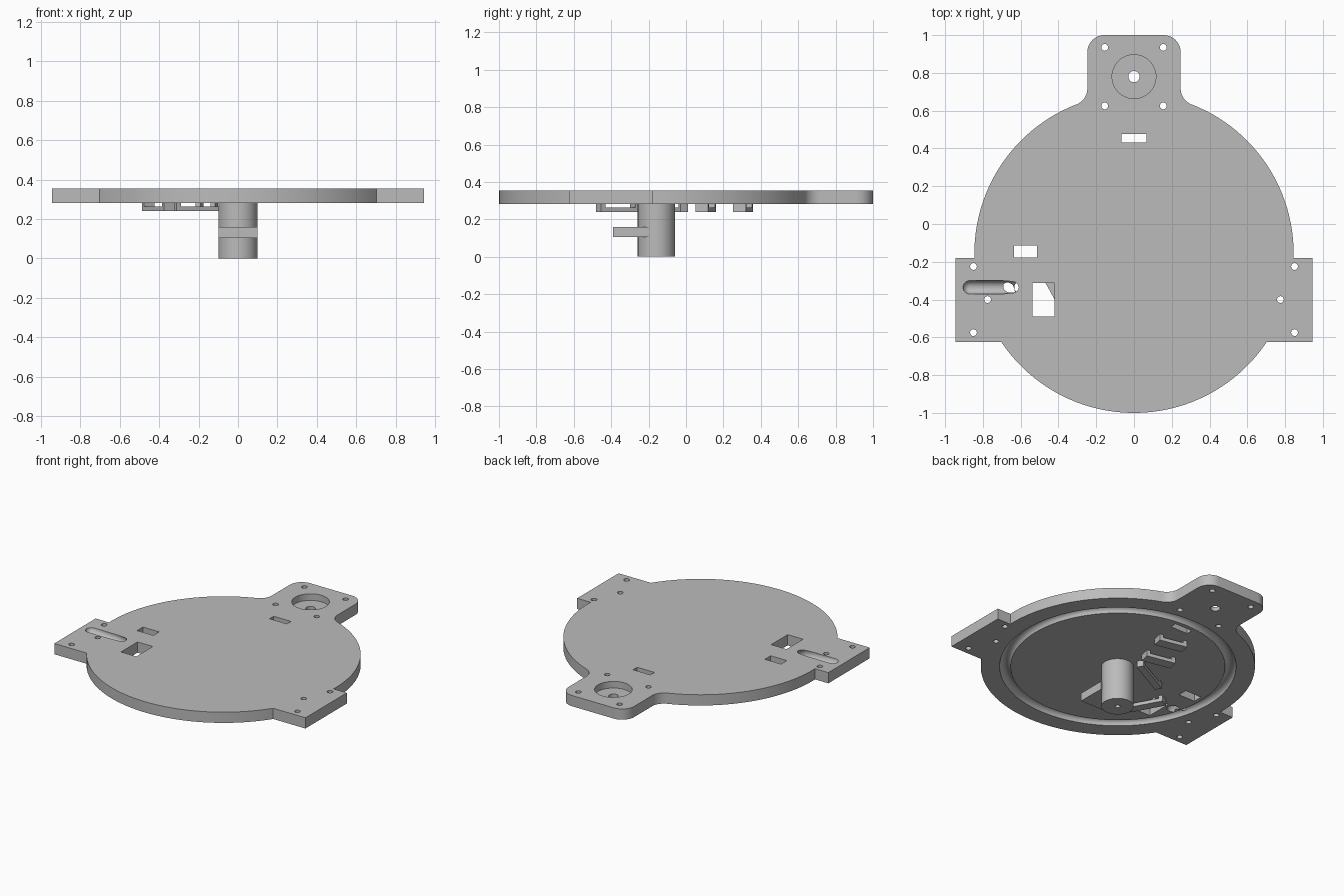
import bpy, bmesh
from math import sin, cos, pi, atan2, sqrt, radians
from mathutils import Vector, Matrix

cube = bpy.data.objects.get("Cube")
if cube:
    bpy.data.objects.remove(cube, do_unlink=True)

TOP, BOTTOM = 0.355, 0.282      # faces of the base plate
CY, RADIUS = -0.155, 0.845      # disc centre and radius

grey = bpy.data.materials.new("plain grey")
grey.use_nodes = True
grey.diffuse_color = (0.5, 0.5, 0.5, 1)
grey.node_tree.nodes["Principled BSDF"].inputs["Base Color"].default_value = (0.5, 0.5, 0.5, 1)


def make(name, bm):
    bmesh.ops.recalc_face_normals(bm, faces=bm.faces)
    mesh = bpy.data.meshes.new(name)
    bm.to_mesh(mesh)
    bm.free()
    mesh.materials.append(grey)
    obj = bpy.data.objects.new(name, mesh)
    bpy.context.collection.objects.link(obj)
    return obj


def activate(obj):
    bpy.ops.object.select_all(action='DESELECT')
    obj.select_set(True)
    bpy.context.view_layer.objects.active = obj


def prism(name, points, direction):
    """Extrude a closed 3D outline along a direction."""
    bm = bmesh.new()
    face = bm.faces.new([bm.verts.new(p) for p in points])
    new = bmesh.ops.extrude_face_region(bm, geom=[face])["geom"]
    bmesh.ops.translate(bm, vec=direction, verts=[v for v in new if isinstance(v, bmesh.types.BMVert)])
    return make(name, bm)


def box(name, x0, x1, y0, y1, z0, z1):
    return prism(name, [(x0, y0, z0), (x1, y0, z0), (x1, y1, z0), (x0, y1, z0)], (0, 0, z1 - z0))


def cylinder(name, x, y, r, z0, z1, n=32):
    return prism(name, [(x + r * cos(2 * pi * i / n), y + r * sin(2 * pi * i / n), z0)
                        for i in range(n)], (0, 0, z1 - z0))


def boolean(obj, other, operation='DIFFERENCE'):
    activate(obj)
    mod = obj.modifiers.new("cut", 'BOOLEAN')
    mod.operation, mod.solver, mod.object = operation, 'EXACT', other
    bpy.ops.object.modifier_apply(modifier=mod.name)
    bpy.data.objects.remove(other, do_unlink=True)


def arc(cx, cy, r, a0, a1, n):
    return [(cx + r * cos(a0 + (a1 - a0) * i / n), cy + r * sin(a0 + (a1 - a0) * i / n))
            for i in range(n + 1)]


# Base plate outline, right half, then mirrored
half_w, fillet = 0.247, 0.09
tab_x, tab_low, tab_high = 0.945, -0.625, -0.18
fx = half_w + fillet
fy = CY + sqrt((RADIUS + fillet) ** 2 - fx ** 2)
join = atan2(fy - CY, fx)
low = atan2(tab_low - CY, sqrt(RADIUS ** 2 - (tab_low - CY) ** 2))
high = atan2(tab_high - CY, RADIUS)
side = arc(0, CY, RADIUS, -pi / 2, low, 32)
side += [(tab_x, tab_low), (tab_x, tab_high)]
side += arc(0, CY, RADIUS, high, join, 40)
side += arc(fx, fy, fillet, join + pi, pi, 8)[1:]
side += arc(half_w - 0.09, 0.91, 0.09, 0, pi / 2, 10)
outline = side + [(-x, y) for x, y in reversed(side[1:])]
plate = prism("base_plate", [(x, y, BOTTOM) for x, y in outline], (0, 0, TOP - BOTTOM))

# Screw holes
for x, y in [(0.155, 0.935), (0.155, 0.625), (0.85, -0.225), (0.775, -0.4), (0.85, -0.575)]:
    for s in (1, -1):
        boolean(plate, cylinder("cutter", s * x, y, 0.018, 0.2, 0.4, 20))

# Counterbored pivot hole on the back tab
boolean(plate, cylinder("cutter", 0, 0.78, 0.116, 0.31, 0.4, 48))
boolean(plate, cylinder("cutter", 0, 0.78, 0.03, 0.2, 0.4, 24))

# Rectangular windows
for x0, x1, y0, y1 in [(-0.065, 0.065, 0.432, 0.476), (-0.635, -0.513, -0.178, -0.115),
                       (-0.538, -0.422, -0.49, -0.312)]:
    boolean(plate, box("cutter", x0, x1, y0, y1, 0.2, 0.4))

# Ring groove in the underside
bm = bmesh.new()
rings = []
for i in range(96):
    a = 2 * pi * i / 96
    rings.append([bm.verts.new(((0.695 + r) * cos(a), CY + (0.695 + r) * sin(a), BOTTOM + z))
                  for r, z in arc(0, 0, 0.034, 0, 2 * pi, 16)[:-1]])
for i in range(96):
    for j in range(16):
        a, b = rings[i], rings[(i + 1) % 96]
        bm.faces.new((a[j], b[j], b[(j + 1) % 16], a[(j + 1) % 16]))
boolean(plate, make("cutter", bm))

# Sloping feed channel that bends down through the plate
path = [(-0.87, 0.36), (-0.78, 0.352), (-0.7, 0.347), (-0.64, 0.335), (-0.605, 0.305), (-0.585, 0.26), (-0.58, 0.2)]
bm = bmesh.new()
rings = []
for i, (x, z) in enumerate(path):
    a, b = path[max(i - 1, 0)], path[min(i + 1, len(path) - 1)]
    t = Vector((b[0] - a[0], 0, b[1] - a[1])).normalized()
    n = Vector((-t.z, 0, t.x))
    rings.append([bm.verts.new(Vector((x, -0.335, z)) + n * u + Vector((0, v, 0)))
                  for u, v in arc(0, 0, 0.036, 0, 2 * pi, 24)[:-1]])
for a, b in zip(rings, rings[1:]):
    for j in range(24):
        bm.faces.new((a[j], b[j], b[(j + 1) % 24], a[(j + 1) % 24]))
bm.faces.new(rings[0])
bm.faces.new(rings[-1])
boolean(plate, make("cutter", bm))
bm = bmesh.new()
bmesh.ops.create_uvsphere(bm, u_segments=24, v_segments=12, radius=0.036,
                          matrix=Matrix.Translation((-0.87, -0.335, 0.36)))
boolean(plate, make("cutter", bm))

# Centre post with a blind hole, and its stop block
post = cylinder("centre_post", 0, -0.158, 0.1, 0, BOTTOM + 0.005, 64)
boolean(post, cylinder("cutter", 0, -0.158, 0.016, -0.05, 0.12, 20))
block = box("stop_block", -0.098, 0.098, -0.39, -0.2, 0.105, 0.16)
boolean(block, cylinder("cutter", 0, -0.158, 0.098, 0, 0.3, 64))


# Cable clips under the plate: a strap on two legs
def clip(name, x, y, length, width, angle, leg=0.025):
    h, low, gap = length / 2, 0.24, 0.264
    top = BOTTOM + 0.003
    profile = [(-h, low), (h, low), (h, top), (h - leg, top), (h - leg, gap),
               (leg - h, gap), (leg - h, top), (-h, top)]
    obj = prism(name, [(u, -width / 2, z) for u, z in profile], (0, width, 0))
    obj.data.transform(Matrix.Translation((x, y, 0)) @ Matrix.Rotation(radians(angle), 4, 'Z'))
    return obj


clips = [clip("cable_clip_back", -0.04, 0.305, 0.19, 0.07, -12),
         clip("cable_clip_middle", -0.11, 0.105, 0.2, 0.07, -12),
         clip("cable_clip_inner", -0.19, -0.08, 0.3, 0.045, 28),
         clip("cable_clip_outer", -0.405, -0.365, 0.235, 0.06, -61)]

for obj in [plate, post, block] + clips:
    activate(obj)
    bpy.ops.object.shade_smooth_by_angle(angle=radians(30))
